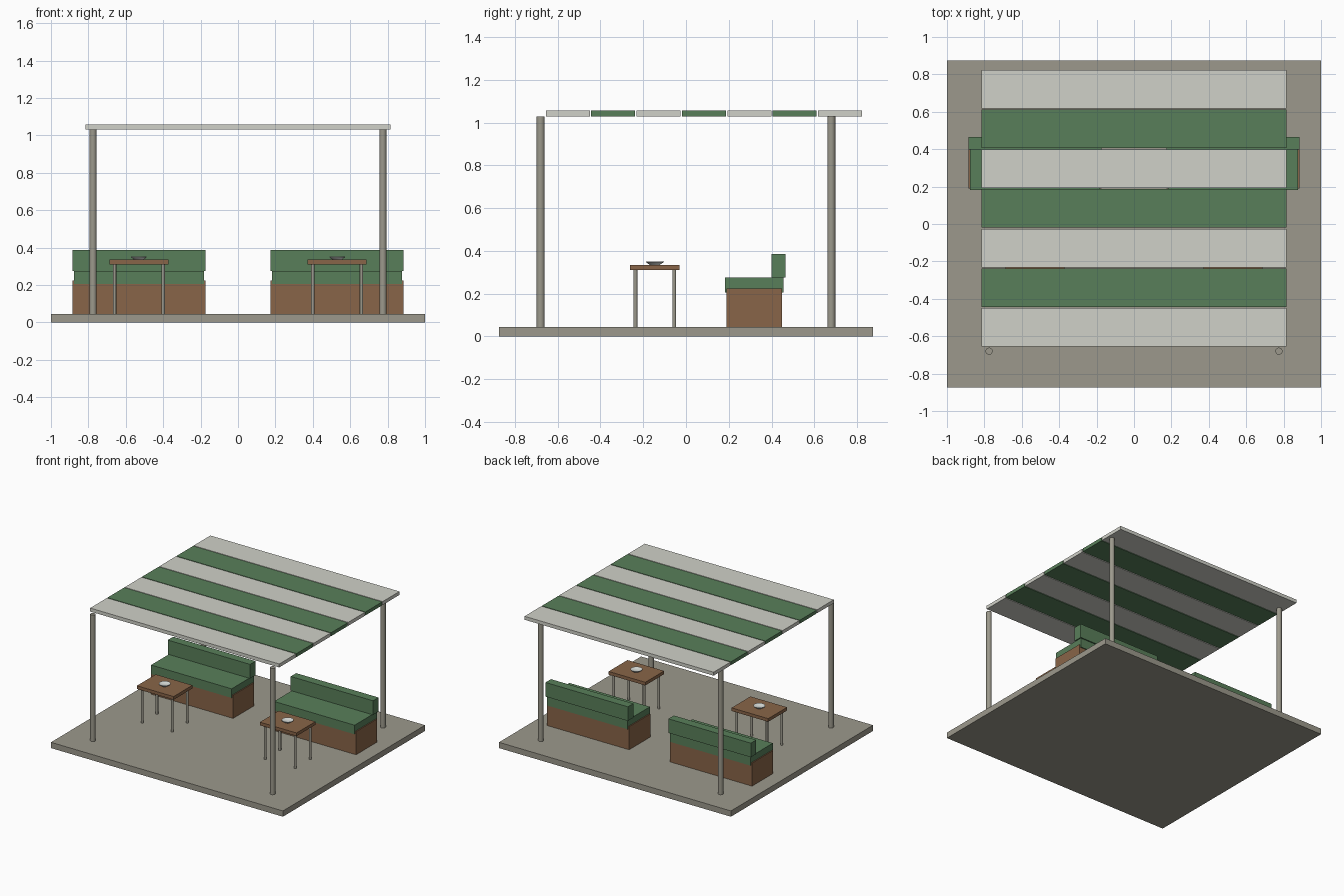
import bpy
import bmesh
import math

cube = bpy.data.objects.get("Cube")
if cube:
    bpy.data.objects.remove(cube, do_unlink=True)


def material(name, srgb):
    """Flat material from a display colour, converted to linear."""
    colour = [((c / 255 + 0.055) / 1.055) ** 2.4 for c in srgb] + [1.0]
    mat = bpy.data.materials.new(name)
    mat.use_nodes = True
    mat.diffuse_color = colour
    bsdf = mat.node_tree.nodes["Principled BSDF"]
    bsdf.inputs["Base Color"].default_value = colour
    bsdf.inputs["Roughness"].default_value = 0.8
    return mat


STONE = material("warm grey", (156, 153, 140))
GREEN = material("awning green", (89, 127, 90))
CREAM = material("canvas off white", (208, 209, 200))
WOOD = material("brown wood", (137, 101, 72))
CHINA = material("pale china", (218, 222, 218))


def finish(name, bm, mat):
    mesh = bpy.data.meshes.new(name)
    bmesh.ops.recalc_face_normals(bm, faces=bm.faces)
    bm.to_mesh(mesh)
    bm.free()
    mesh.materials.append(mat)
    obj = bpy.data.objects.new(name, mesh)
    bpy.context.collection.objects.link(obj)
    return obj


def box(name, x, y, z, mat):
    """Box from (low, high) spans on each axis."""
    bm = bmesh.new()
    bmesh.ops.create_cube(bm, size=1)
    for v in bm.verts:
        v.co = [s[0] if c < 0 else s[1] for s, c in zip((x, y, z), v.co)]
    return finish(name, bm, mat)


def lathe(name, x, y, profile, mat, sides=20):
    """Revolve (radius, height) points around a vertical axis."""
    bm = bmesh.new()
    rings = []
    for r, z in profile:
        rings.append([bm.verts.new((x + r * math.cos(math.tau * i / sides),
                                    y + r * math.sin(math.tau * i / sides), z))
                      for i in range(sides)])
    for low, high in zip(rings, rings[1:]):
        for i in range(sides):
            j = (i + 1) % sides
            bm.faces.new((low[i], low[j], high[j], high[i]))
    bm.faces.new(rings[0])
    bm.faces.new(rings[-1])
    obj = finish(name, bm, mat)
    bpy.ops.object.select_all(action="DESELECT")
    bpy.context.view_layer.objects.active = obj
    obj.select_set(True)
    bpy.ops.object.shade_smooth_by_angle(angle=math.radians(35))
    return obj


FLOOR = 0.045
ROOF = 1.03

# Floor slab
box("floor", (-1, 1), (-0.875, 0.875), (0, FLOOR), STONE)

# Striped canopy panels
for i in range(7):
    y = -0.553 + 0.2123 * i
    box(f"canopy_panel_{i + 1}", (-0.815, 0.815), (y - 0.103, y + 0.103),
        (ROOF, ROOF + 0.027), GREEN if i % 2 else CREAM)

for side, sx in (("right", -1), ("left", 1)):
    # Corner posts
    for end, sy in (("front", -1), ("back", 1)):
        lathe(f"{end}_{side}_post", sx * 0.775, sy * 0.68,
              [(0.019, FLOOR), (0.019, ROOF)], STONE)

    cx = sx * 0.53

    def span(half):
        return cx - half, cx + half

    # Upholstered bench
    box(f"{side}_bench_base", span(0.355), (0.19, 0.45), (FLOOR, 0.225), WOOD)
    box(f"{side}_bench_seat", span(0.347), (0.183, 0.457), (0.205, 0.276), GREEN)
    box(f"{side}_bench_back", span(0.355), (0.399, 0.466), (0.276, 0.386), GREEN)

    # Table with four slim legs
    cy = -0.146
    box(f"{side}_table_top", span(0.158), (cy - 0.116, cy + 0.116),
        (0.31, 0.335), WOOD)
    for k in range(4):
        lathe(f"{side}_table_leg_{k + 1}", cx + (0.13 if k % 2 else -0.13),
              cy + (0.091 if k // 2 else -0.091),
              [(0.0095, FLOOR), (0.0095, 0.31)], STONE, 14)

    # Shallow dish with a foot and a hollow centre
    lathe(f"{side}_dish", cx, cy,
          [(0.024, 0.335), (0.028, 0.338), (0.042, 0.348), (0.042, 0.351),
           (0.038, 0.351), (0.025, 0.344)], CHINA, 24)
